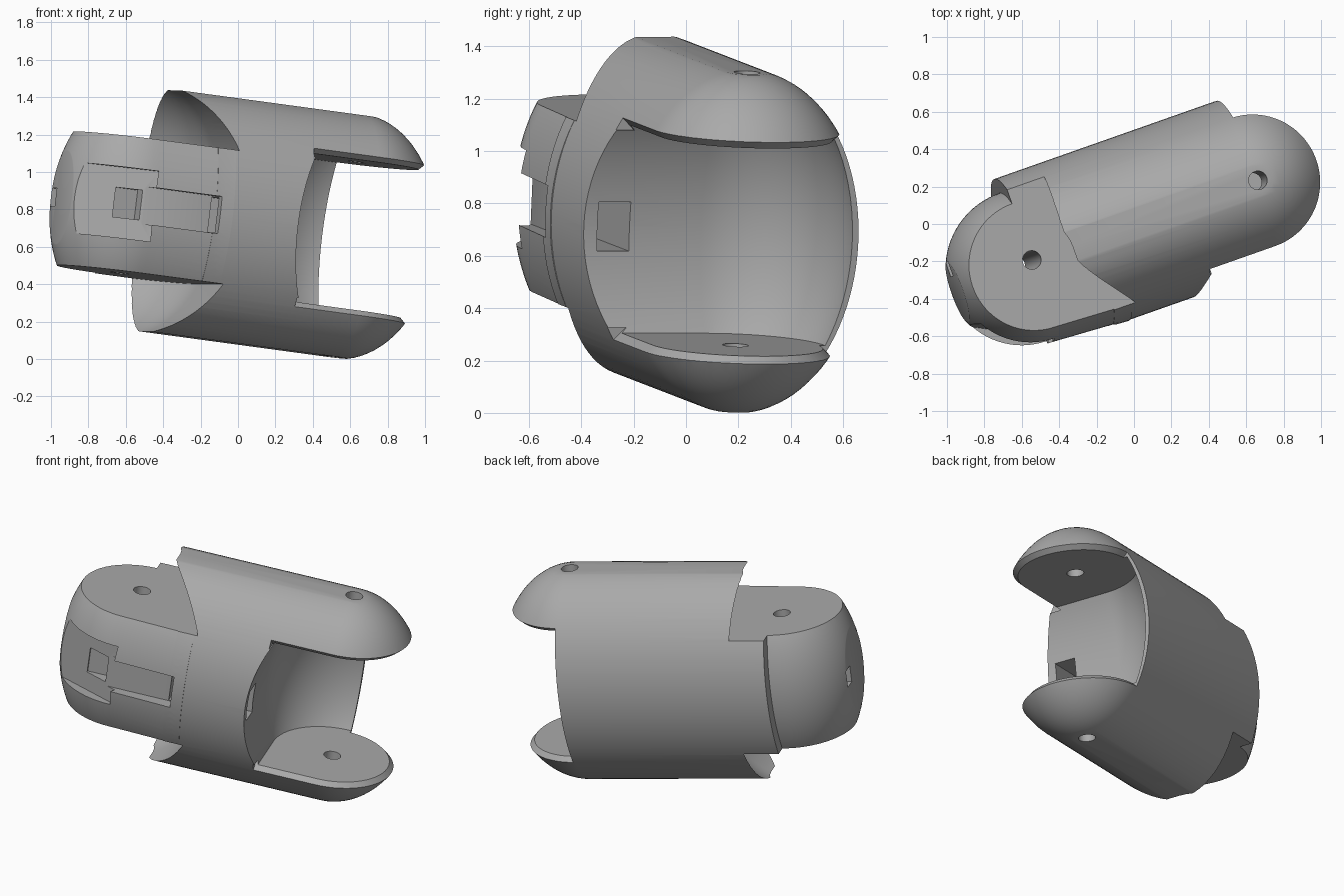
import bpy, bmesh, math
from mathutils import Matrix, Vector

cube = bpy.data.objects.get("Cube")
if cube:
    bpy.data.objects.remove(cube, do_unlink=True)

HINGE, KNUCKLE = 0.625, -0.63     # pivot positions along the segment
A, C = 0.475, 0.66                # half width and half height of the shell
SEG, RINGS = 96, 20


def finish(bm, name, matrix):
    bmesh.ops.transform(bm, matrix=matrix, verts=bm.verts)
    bmesh.ops.recalc_face_normals(bm, faces=bm.faces)
    me = bpy.data.meshes.new(name)
    bm.to_mesh(me)
    bm.free()
    ob = bpy.data.objects.new(name, me)
    bpy.context.collection.objects.link(ob)
    return ob


def capsule(name, place, turn, length, a, c, base=None):
    """Elliptical tube with a domed end, pivoted at place and turned about z."""
    stations = [(-length, base or a, c)]
    for i in range(RINGS + 1):
        t = math.radians(88) * i / RINGS
        stations.append((a * math.sin(t), a * math.cos(t), c * math.cos(t)))
    bm = bmesh.new()
    rings = []
    for px, ry, rz in stations:
        angles = [math.tau * k / SEG for k in range(SEG)]
        rings.append([bm.verts.new((px, ry * math.cos(u), rz * math.sin(u))) for u in angles])
    for r, s in zip(rings, rings[1:]):
        for k in range(SEG):
            j = (k + 1) % SEG
            bm.faces.new((r[k], r[j], s[j], s[k]))
    bm.faces.new(rings[0])
    bm.faces.new(rings[-1])
    return finish(bm, name, Matrix.Translation((*place, 0)) @ Matrix.Rotation(math.radians(turn), 4, 'Z'))


def box(name, lo, hi, matrix=Matrix()):
    lo, hi = Vector(lo), Vector(hi)
    bm = bmesh.new()
    bmesh.ops.create_cube(bm, size=1)
    place = Matrix.Translation((lo + hi) / 2) @ Matrix.Diagonal((*(hi - lo), 1))
    return finish(bm, name, matrix @ place)


def flared_stadium(name, side):
    """Round-ended plate that widens away from the middle, kept by the lip cutters."""
    bm = bmesh.new()
    for z, r in ((0.3, 0.235), (0.5, 0.435)):
        for k in range(SEG // 2 + 1):
            u = math.pi * k / (SEG // 2) - math.pi / 2
            bm.verts.new((HINGE + r * math.cos(u), r * math.sin(u), side * z))
        for y in (-r, r):
            bm.verts.new((-0.5, y, side * z))
    bmesh.ops.convex_hull(bm, input=bm.verts)
    return finish(bm, name, Matrix())


def pin(name, x):
    bm = bmesh.new()
    bmesh.ops.create_cone(bm, cap_ends=True, segments=32, radius1=0.05, radius2=0.05, depth=3)
    return finish(bm, name, Matrix.Translation((x, 0, 0)))


def combine(target, tool, operation='DIFFERENCE'):
    mod = target.modifiers.new(operation.lower(), 'BOOLEAN')
    mod.object, mod.operation, mod.solver = tool, operation, 'EXACT'
    bpy.context.view_layer.update()
    deps = bpy.context.evaluated_depsgraph_get()
    me = bpy.data.meshes.new_from_object(target.evaluated_get(deps))
    target.modifiers.clear()
    target.data = me
    bpy.data.objects.remove(tool, do_unlink=True)


# Outer shell: its front half gives way to the knuckle at the rear
body = capsule("finger_segment", (HINGE, 0), 0, HINGE - KNUCKLE, A, C)
combine(body, box("front_relief", (-1, -1, -0.4), (-0.3, 0, 0.4)))
combine(body, capsule("knuckle", (KNUCKLE, -0.03), 180, 0.43, 0.425, 0.63, 0.449), 'UNION')
combine(body, box("crown_slab", (-2, -2, -0.65), (2, 2, 0.65)), 'INTERSECT')

# Swept bowls above and below the knuckle, leaving its flat cheeks
bowl = capsule("bowl", (KNUCKLE, 0), 90, 1.2, 0.526, 0.70)
combine(bowl, box("cheek_slab", (-3, -3, -0.36), (3, 3, 0.36)))
combine(body, bowl)

# Socket between the prongs, open toward the front for bending
socket = capsule("socket", (HINGE, 0), 90, 1.2, 0.45, C)
combine(socket, box("socket_slab", (-3, -3, -0.4), (3, 3, 0.4)), 'INTERSECT')
combine(body, socket)
combine(body, box("socket_mouth", (0.64, -1, -0.4), (2, 1, 0.4)))

# Bevelled lips around both prongs
for side in (-1, 1):
    for x, y0, y1 in ((0.25, -1, 0), (0.64, -0.01, 1)):
        z0, z1 = sorted((side * 0.38, side * 0.432))
        lip = box("lip_cutter", (x, y0, z0), (2, y1, z1))
        combine(lip, flared_stadium("lip_keep", side))
        combine(body, lip)

# Hinge pin holes
for x in (HINGE, KNUCKLE):
    combine(body, pin("pin_hole", x))

# Tendon pocket across the knuckle, its end flat, groove and tunnel
slant = Matrix.Translation((-0.8, -0.325, 0)) @ Matrix.Rotation(math.radians(-27), 4, 'Z')
for name, lo, hi, matrix in (
    ("pocket", (-0.3, -0.3, -0.19), (0.2, 0, 0.19), slant),
    ("end_flat", (-1.3, -0.6, -0.6), (-1.02, 0.6, 0.6), Matrix()),
    ("tendon_port", (-0.82, -0.7, -0.08), (-0.69, -0.3, 0.08), Matrix()),
    ("groove", (-0.7, -0.7, -0.1), (-0.27, -0.39, 0.1), Matrix()),
    ("tunnel", (-0.3, -0.42, -0.095), (0.35, -0.29, 0.095), Matrix()),
    ("end_port", (-1.3, 0.06, -0.05), (-0.95, 0.14, 0.05), Matrix()),
):
    combine(body, box(name, lo, hi, matrix))

# Plain grey plastic
grey = bpy.data.materials.new("grey_plastic")
colour = (0.4, 0.4, 0.4, 1)
grey.use_nodes = True
grey.diffuse_color = colour
grey.node_tree.nodes["Principled BSDF"].inputs["Base Color"].default_value = colour
body.data.materials.clear()
body.data.materials.append(grey)
for face in body.data.polygons:
    face.material_index = 0

# Resting pose: yawed and pitched
body.matrix_world = (Matrix.Translation((0, 0, 0.735))
                     @ Matrix.Rotation(math.radians(19.4), 4, 'Z')
                     @ Matrix.Rotation(math.radians(7.3), 4, 'Y'))
bpy.context.view_layer.objects.active = body
body.select_set(True)
bpy.ops.object.shade_smooth_by_angle(angle=math.radians(30))
